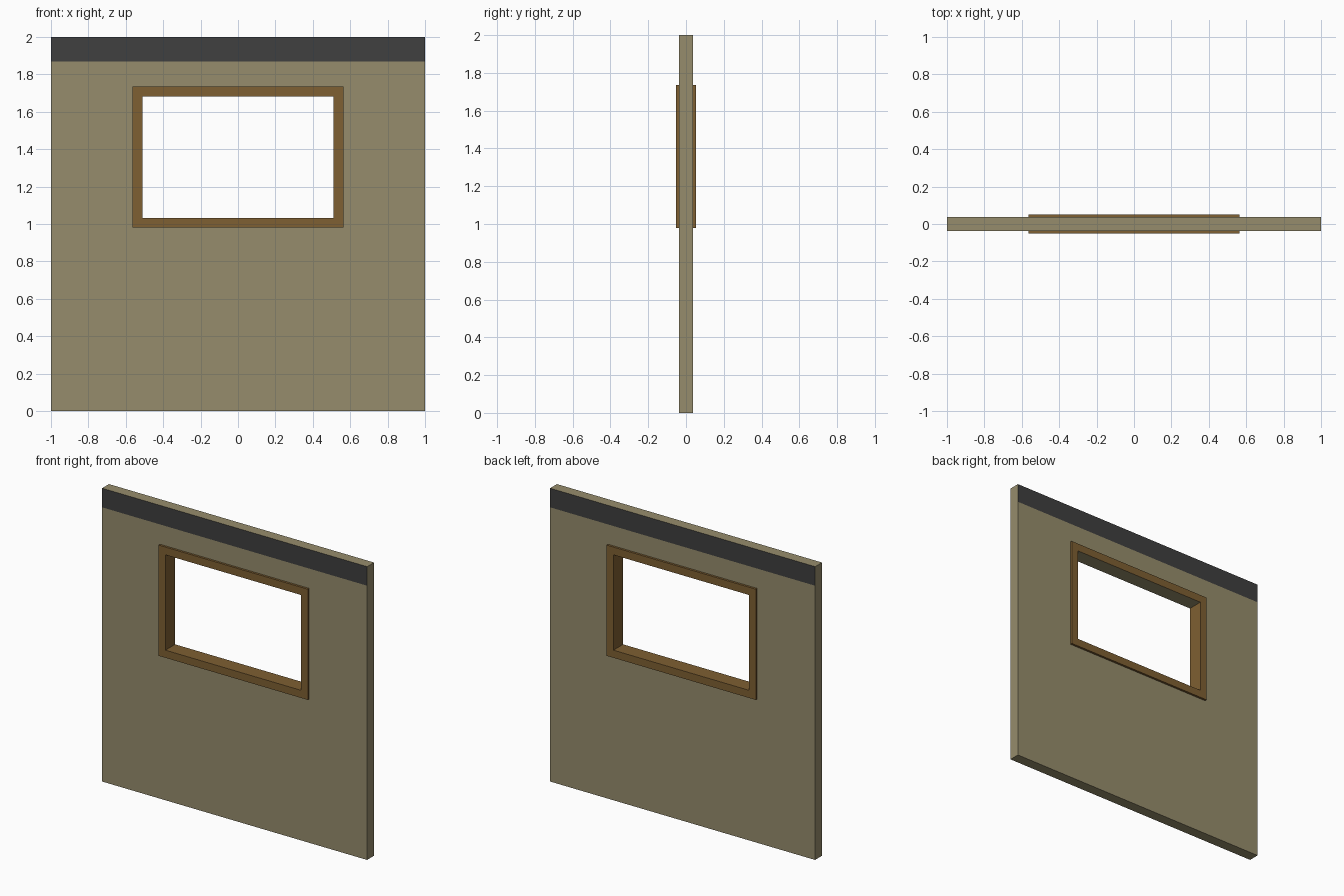
import bpy, bmesh

if "Cube" in bpy.data.objects:
    bpy.data.objects.remove(bpy.data.objects["Cube"])

WALL_Y, FRAME_Y = 0.037, 0.052
BAND_Z = 1.87
# rectangles as x half width, bottom z, top z
OUTER = (1.0, 0.0, 2.0)
FRAME_OUT = (0.563, 0.98, 1.735)
FRAME_IN = (0.511, 1.032, 1.682)


def material(name, rgb):
    m = bpy.data.materials.new(name)
    m.diffuse_color = (*rgb, 1)
    m.use_nodes = True
    m.node_tree.nodes["Principled BSDF"].inputs["Base Color"].default_value = m.diffuse_color
    return m


wall_mat = material("wall_paint", (0.305, 0.265, 0.15))
band_mat = material("dark_band", (0.05, 0.05, 0.05))
wood_mat = material("wood", (0.21, 0.115, 0.032))


def sweep(section):
    """Skin a chain of (rectangle, y) loops."""
    bm = bmesh.new()
    loops = [[bm.verts.new((x, y, z)) for x, z in
              ((-w, lo), (w, lo), (w, hi), (-w, hi))]
             for (w, lo, hi), y in section]
    for a, b in zip(loops, loops[1:]):
        for i in range(4):
            j = (i + 1) % 4
            bm.faces.new((a[i], b[i], b[j], a[j]))
    bm.normal_update()
    return bm


def finish(bm, name, mats):
    me = bpy.data.meshes.new(name)
    bm.to_mesh(me)
    bm.free()
    for m in mats:
        me.materials.append(m)
    ob = bpy.data.objects.new(name, me)
    bpy.context.collection.objects.link(ob)


# wall panel with window opening, dark band along the top of both sides
bm = sweep([(FRAME_OUT, -WALL_Y), (OUTER, -WALL_Y),
            (OUTER, WALL_Y), (FRAME_OUT, WALL_Y)])
bmesh.ops.bisect_plane(bm, geom=bm.verts[:] + bm.edges[:] + bm.faces[:],
                       plane_co=(0, 0, BAND_Z), plane_no=(0, 0, 1))
bm.normal_update()
for f in bm.faces:
    if abs(f.normal.y) > 0.9 and f.calc_center_median().z > BAND_Z:
        f.material_index = 1
finish(bm, "wall_panel", [wall_mat, band_mat])

# window frame: raised trim on both sides and the lining of the opening
bm = sweep([(FRAME_OUT, WALL_Y), (FRAME_OUT, FRAME_Y), (FRAME_IN, FRAME_Y),
            (FRAME_IN, -FRAME_Y), (FRAME_OUT, -FRAME_Y), (FRAME_OUT, -WALL_Y)])
for f in bm.faces:
    c = f.calc_center_median()
    if abs(c.y) < 0.001 and c.z > 1.6:   # head of the opening is painted
        f.material_index = 1
    f.normal_flip()
finish(bm, "window_frame", [wood_mat, wall_mat])
